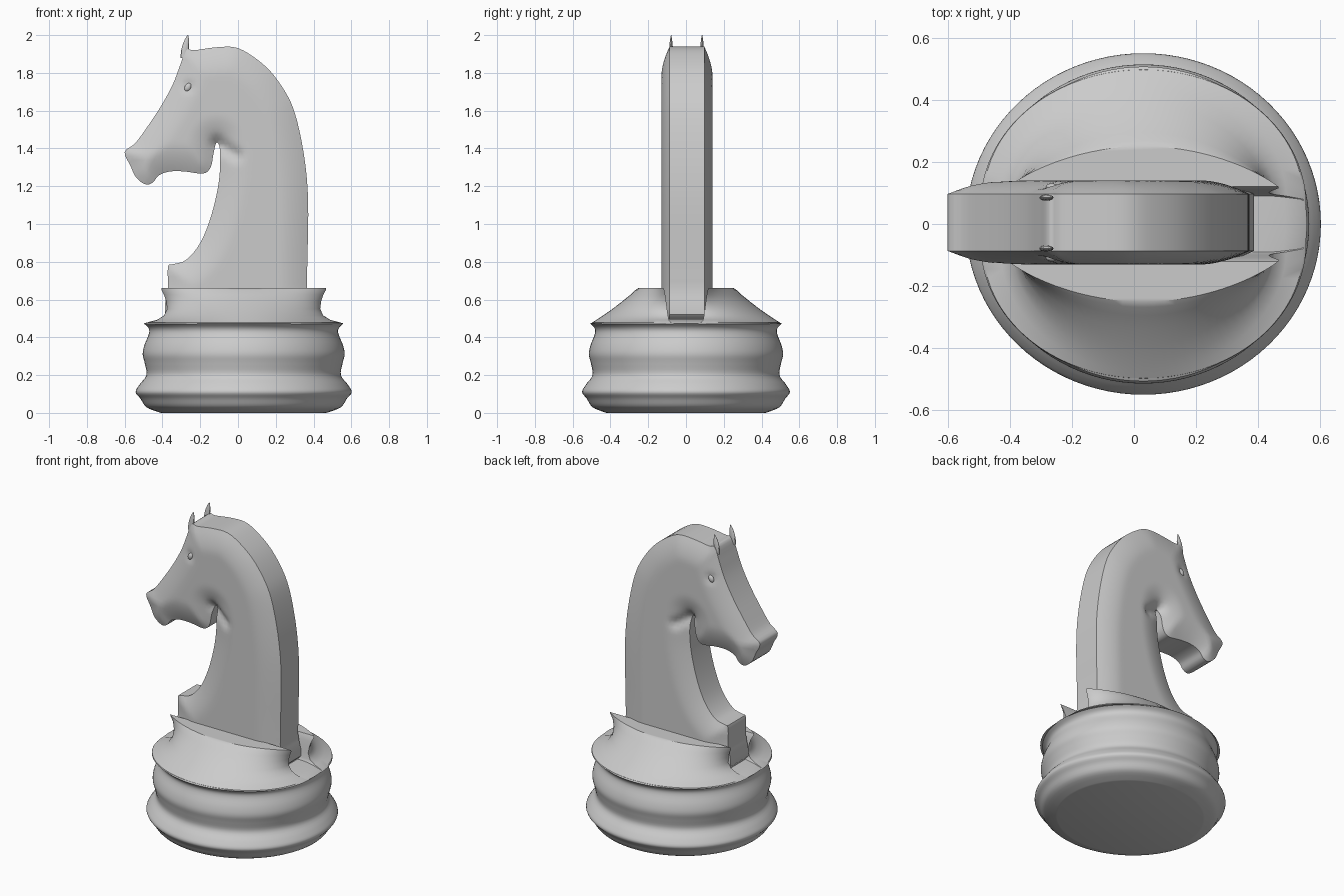
import bpy, bmesh
from math import sin, cos, pi, exp
from mathutils import Vector
from mathutils.geometry import delaunay_2d_cdt, intersect_point_line

if "Cube" in bpy.data.objects:
    bpy.data.objects.remove(bpy.data.objects["Cube"])

CX = 0.03      # base centre in x
SX = 1.04      # base is slightly wider in x than in y


def spline(pts, steps, closed):
    """Catmull-Rom curve through 2D points."""
    n, out = len(pts), []
    P = [Vector(p) for p in pts]
    get = (lambda i: P[i % n]) if closed else (lambda i: P[max(0, min(n - 1, i))])
    for i in range(n if closed else n - 1):
        a, b, c, d = (get(i + k) for k in (-1, 0, 1, 2))
        for s in range(steps):
            t = s / steps
            out.append(0.5 * (2 * b + (c - a) * t + (2 * a - 5 * b + 4 * c - d) * t * t
                              + (3 * b - a - 3 * c + d) * t ** 3))
    return out if closed else out + [P[-1]]


def finish(bm, name, angle=35):
    bmesh.ops.recalc_face_normals(bm, faces=bm.faces)
    me = bpy.data.meshes.new(name)
    bm.to_mesh(me)
    bm.free()
    ob = bpy.data.objects.new(name, me)
    bpy.context.collection.objects.link(ob)
    bpy.ops.object.select_all(action='DESELECT')
    ob.select_set(True)
    bpy.context.view_layer.objects.active = ob
    bpy.ops.object.shade_smooth_by_angle(angle=angle * pi / 180)
    return ob


def loft(name, rings):
    """Skin closed rings and cap both ends."""
    bm = bmesh.new()
    rows = [[bm.verts.new(p) for p in r] for r in rings]
    n = len(rows[0])
    for a, b in zip(rows, rows[1:]):
        for i in range(n):
            bm.faces.new((a[i], a[(i + 1) % n], b[(i + 1) % n], b[i]))
    bm.faces.new(rows[0][::-1])
    bm.faces.new(rows[-1])
    return finish(bm, name)


# Turned base
prof = [(0.43, 0.003), (0.495, 0.03), (0.525, 0.075), (0.55, 0.11), (0.53, 0.15),
        (0.495, 0.20), (0.503, 0.26), (0.514, 0.31), (0.505, 0.36), (0.482, 0.42),
        (0.485, 0.45), (0.507, 0.472)]
prof = [(0.42, 0)] + [tuple(p) for p in spline(prof, 4, False)] + \
    [(0.503, 0.476), (0.44, 0.488), (0.38, 0.496), (0.2, 0.498)]
N = 96
loft("base", [[(CX + SX * r * cos(2 * pi * i / N), r * sin(2 * pi * i / N), z)
               for i in range(N)] for r, z in prof])

# Crescent collars on both sides of the neck: (z, half length, depth, inner y, arc power)
rows = [(0.470, 0.525, 0.500, 0.06, 1.0), (0.478, 0.515, 0.497, 0.08, 1.0),
        (0.492, 0.460, 0.475, 0.09, 1.05), (0.515, 0.422, 0.440, 0.095, 1.15),
        (0.55, 0.405, 0.390, 0.10, 1.3), (0.59, 0.410, 0.338, 0.105, 1.5),
        (0.625, 0.422, 0.295, 0.11, 1.7), (0.65, 0.435, 0.268, 0.115, 1.8),
        (0.662, 0.435, 0.250, 0.12, 1.8)]
M = 40
for side, name in ((-1, "collar_front"), (1, "collar_back")):
    loft(name, [[(CX + a * cos(pi * i / M), side * (y0 + (b - y0) * max(0, sin(pi * i / M)) ** p), z)
                 for i in range(M + 1)] for z, a, b, y0, p in rows])

# Head and neck: side outline, filled with a fine mesh and cushioned by edge distance
outline = [(-.275, 1.922), (-.23, 1.92), (-.12, 1.935), (-.015, 1.935), (.075, 1.89),
           (.17, 1.81), (.25, 1.70), (.30, 1.59), (.34, 1.42), (.365, 1.235),
           (.372, 1.05), (.367, .80), (.365, .66), (.36, .49), (0, .49), (-.36, .49),
           (-.37, .67), (-.37, .775), (-.345, .787), (-.275, .81), (-.20, .90),
           (-.14, 1.05), (-.10, 1.235), (-.096, 1.395), (-.115, 1.43), (-.13, 1.37),
           (-.145, 1.30), (-.185, 1.267), (-.28, 1.278), (-.36, 1.278), (-.42, 1.257),
           (-.45, 1.22), (-.49, 1.21), (-.54, 1.247), (-.57, 1.31), (-.60, 1.38),
           (-.545, 1.427), (-.49, 1.50), (-.41, 1.62), (-.345, 1.74), (-.305, 1.845)]
edge = spline(outline, 4, True)
E = len(edge)


def seg_dist(p, a, b):
    q, t = intersect_point_line(p, a, b)
    return (p - (a if t < 0 else b if t > 1 else q.to_2d())).length


def edge_dist(p):
    return min(seg_dist(p, edge[i], edge[(i + 1) % E]) for i in range(E))


EYE = Vector((-.265, 1.728))
THROAT = (Vector((-.11, 1.43)), Vector((-.01, 1.365)))


def half_width(p):
    t = min(1, edge_dist(p) / 0.15)
    y = 0.092 + 0.043 * (1 - (1 - t) ** 1.7)
    y -= 0.022 * exp(-(seg_dist(p, *THROAT) / 0.03) ** 2)      # jaw crease
    y -= 0.014 * exp(-((p - EYE).length / 0.026) ** 2)         # eye socket
    return y


pts = list(edge)
step = 0.022
for i in range(46):
    for j in range(68):
        p = Vector((-.61 + i * step + (j % 2) * step / 2, .48 + j * step))
        if edge_dist(p) > 0.014:
            pts.append(p)
vs, _, fs, *_ = delaunay_2d_cdt(pts, [(i, (i + 1) % E) for i in range(E)], [], 1, 1e-5)
bm = bmesh.new()
used = sorted({i for f in fs for i in f})
sheet = {}
for i in used:
    h = half_width(vs[i])
    sheet[i] = [bm.verts.new((vs[i].x, 0.005 + s * h, vs[i].y)) for s in (-1, 1)]
count = {}
for f in fs:
    bm.faces.new([sheet[i][0] for i in f])
    bm.faces.new([sheet[i][1] for i in reversed(f)])
    for a, b in zip(f, f[1:] + f[:1]):
        count.setdefault(frozenset((a, b)), []).append((a, b))
for e in count.values():
    if len(e) == 1:
        a, b = e[0]
        bm.faces.new((sheet[b][0], sheet[a][0], sheet[a][1], sheet[b][1]))
finish(bm, "horse_head", 40)

# Eyes and ears, one per side
for s, tag in ((-1, "front"), (1, "back")):
    bm = bmesh.new()
    bmesh.ops.create_uvsphere(bm, u_segments=20, v_segments=12, radius=1)
    for v in bm.verts:
        v.co = Vector((EYE.x + .018 * v.co.x + .006 * v.co.z, .005 + s * .114 + .012 * v.co.y,
                       EYE.y - .004 + .022 * v.co.z))
    finish(bm, "eye_" + tag)

    ear = [(1.88, -.285, .020), (1.92, -.281, .020), (1.95, -.276, .017),
           (1.98, -.270, .010), (2.0, -.266, .002)]
    loft("ear_" + tag, [[(x + r * cos(pi * k / 6), .003 + s * .082 + .5 * r * sin(pi * k / 6), z)
                         for k in range(12)] for z, x, r in ear])
